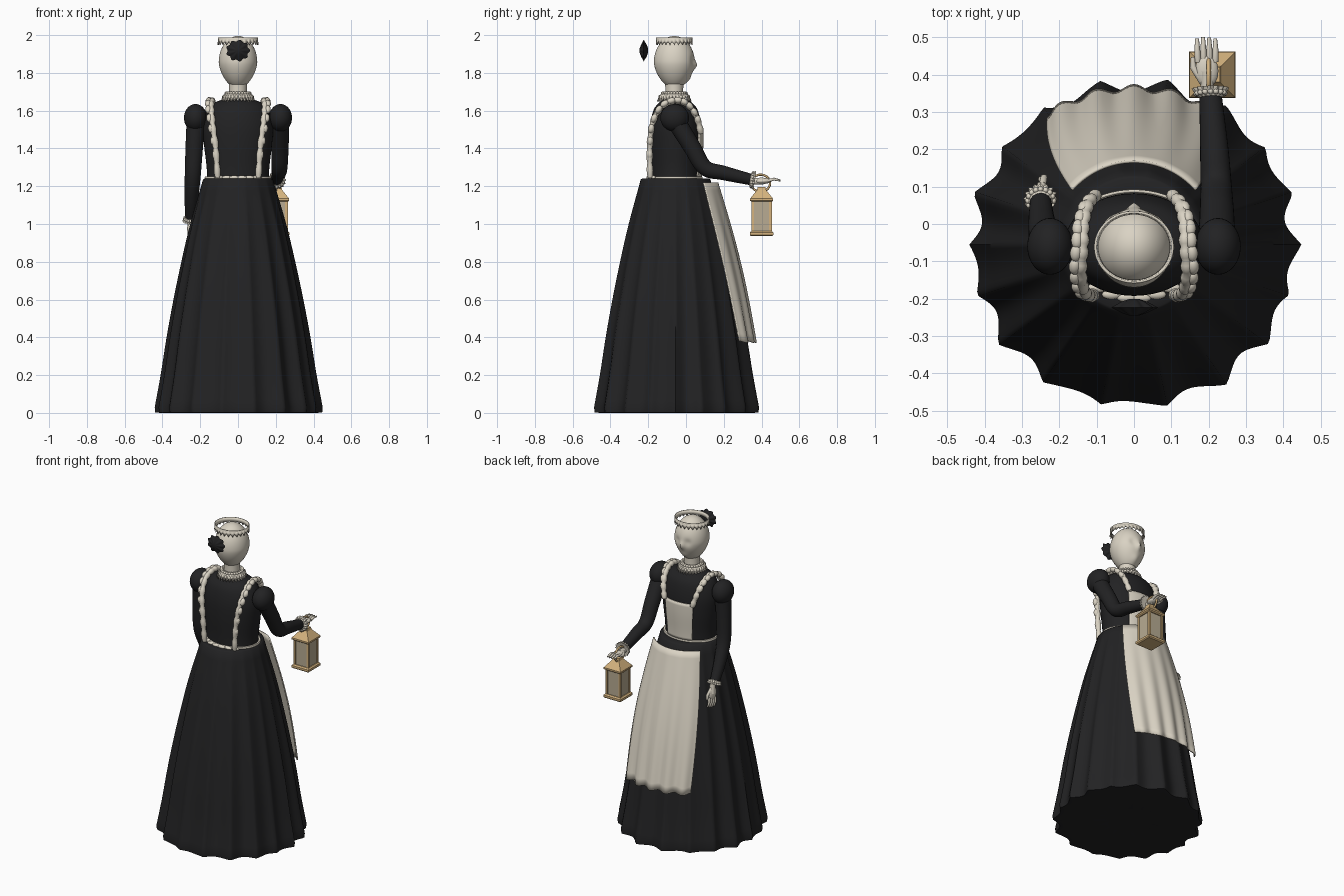
import bpy, bmesh, math
from mathutils import Vector, Matrix
from math import sin, cos, pi, tau, radians

if "Cube" in bpy.data.objects:
    bpy.data.objects.remove(bpy.data.objects["Cube"])

def material(name, rgb):
    m = bpy.data.materials.new(name)
    m.diffuse_color = (*rgb, 1)
    m.use_nodes = True
    m.node_tree.nodes["Principled BSDF"].inputs["Base Color"].default_value = m.diffuse_color
    return m

BLACK = material("black cloth", (0.016, 0.016, 0.017))
CREAM = material("cream linen", (0.70, 0.65, 0.55))
GOLD = material("pale brass", (0.66, 0.45, 0.21))
PANE = material("lantern pane", (0.48, 0.41, 0.29))
CY = -0.055  # body axis in y

def finish(name, bm, mat, angle=50, thick=0):
    bmesh.ops.recalc_face_normals(bm, faces=bm.faces)
    me = bpy.data.meshes.new(name)
    bm.to_mesh(me)
    bm.free()
    me.polygons.foreach_set("use_smooth", [True] * len(me.polygons))
    me.set_sharp_from_angle(angle=radians(angle))
    me.materials.append(mat)
    ob = bpy.data.objects.new(name, me)
    bpy.context.collection.objects.link(ob)
    if thick:
        s = ob.modifiers.new("thickness", 'SOLIDIFY')
        s.thickness, s.offset = thick, 0
    return ob

def add_loft(bm, rings, closed=True, caps=True):
    vs = [[bm.verts.new(p) for p in r] for r in rings]
    n = len(rings[0])
    for a, b in zip(vs, vs[1:]):
        for i in range(n if closed else n - 1):
            j = (i + 1) % n
            bm.faces.new((a[i], a[j], b[j], b[i]))
    if caps and closed:
        bm.faces.new(vs[0])
        bm.faces.new(vs[-1])

def loft(name, rings, mat, closed=True, caps=True, angle=50, thick=0):
    bm = bmesh.new()
    add_loft(bm, rings, closed, caps)
    return finish(name, bm, mat, angle, thick)

def ring(rx, ry, z, n=48, c=(0, CY)):
    return [(c[0] + rx * cos(tau * i / n), c[1] + ry * sin(tau * i / n), z) for i in range(n)]

def add_tube(bm, pts, radii, n=14):
    pts = [Vector(p) for p in pts]
    rings = []
    for i, p in enumerate(pts):
        t = (pts[min(i + 1, len(pts) - 1)] - pts[max(i - 1, 0)]).normalized()
        u = (Vector((1, 0, 0)) - t * t.x).normalized()
        w = t.cross(u)
        rings.append([p + (u * cos(tau * k / n) + w * sin(tau * k / n)) * radii[i] for k in range(n)])
    add_loft(bm, rings)

def add_ball(bm, c, s, axis=(0, 0, 1), seg=16):
    q = Vector(axis).to_track_quat('Z', 'Y').to_matrix().to_4x4()
    bmesh.ops.create_uvsphere(bm, u_segments=seg, v_segments=seg // 2 + 2, radius=1,
                              matrix=Matrix.Translation(c) @ q @ Matrix.Diagonal((*s, 1)))

def spline(pts, n):  # Catmull-Rom samples through the points
    P = [Vector(p) for p in pts]
    P = [2 * P[0] - P[1]] + P + [2 * P[-1] - P[-2]]
    out = []
    for k in range(n):
        f = k / (n - 1) * (len(P) - 3)
        i = min(int(f), len(P) - 4)
        t = f - i
        a, b, c, d = P[i:i + 4]
        out.append(0.5 * (2 * b + (c - a) * t + (2 * a - 5 * b + 4 * c - d) * t * t + (3 * b - a - 3 * c + d) * t ** 3))
    return out

# skirt with folds that deepen toward the hem
prof = spline([(.185, 0, 1.235), (.25, 0, 1.0), (.295, 0, .8), (.335, 0, .6), (.37, 0, .4), (.40, 0, .2), (.43, 0, .03)], 26)
def fold_ring(r, z, n=216):
    k = max(0, 1 - z / 1.24) ** 0.8
    out = []
    for i in range(n):
        a = tau * i / n
        rr = r + k * (.015 * (1 - 2 * abs(sin(9 * a + .6 * sin(2 * a)))) + .007 * cos(13 * a + 1))
        out.append((rr * cos(a), CY + rr * sin(a), z))
    return out
rings = [fold_ring(.15, 1.242), fold_ring(.178, 1.24)] + [fold_ring(p.x, p.z) for p in prof]
rings += [fold_ring(.427, 0.003), fold_ring(.40, 0), fold_ring(.15, .015)]
loft("skirt", rings, BLACK, angle=60)

# apron panel draped over the skirt front
rows = []
for v in range(21):
    t = v / 20
    half = radians(48.5 - 14 * t)
    z = 1.218 - .842 * t
    r0 = .222 + .195 * t + .018 * sin(pi * t)
    row = []
    for u in range(61):
        s = u / 30 - 1
        a = s * half
        r = r0 + .009 * t * cos(s * pi * 5)
        row.append((r * sin(a), CY + r * cos(a), z - .012 * t * cos(s * pi * 5) * .4))
    rows.append(row)
loft("apron_skirt", rows, CREAM, closed=False, thick=.008)

# bodice
BOD = [(.165, .128, 1.22), (.166, .130, 1.3), (.18, .137, 1.42), (.186, .135, 1.52),
       (.165, .118, 1.6), (.13, .09, 1.64), (.06, .055, 1.665)]
bod = spline(BOD, 30)
loft("bodice", [ring(p.x, p.y, p.z) for p in bod], BLACK)

# bib on the chest
rows = []
for p in bod:
    if 1.24 < p.z < 1.505:
        rows.append([((p.x + .006) * sin(a), CY + (p.y + .006) * cos(a), p.z)
                     for a in [radians(31) * (i / 12 - 1) for i in range(25)]])
loft("apron_bib", rows, CREAM, closed=False, thick=.008)

# waistband with a thicker gathered back
bm = bmesh.new()
N = 72
add_loft(bm, [ring(.168 + d, .134 + d, z, N) for d, z in
              ((-.01, 1.236), (.006, 1.236), (.009, 1.244), (.006, 1.252), (-.01, 1.252))])
for i in range(6):
    x = -.1 + .04 * i
    add_ball(bm, (x, CY - .138 * math.sqrt(1 - (x / .17) ** 2) - .005, 1.245), (.013, .012, .026), (1, 0, 0))
finish("waistband", bm, CREAM)

# ruffled shoulder straps
for side, s in (("left", -1), ("right", 1)):
    path = spline([(s * .108, -.19, 1.245), (s * .118, -.192, 1.4), (s * .135, -.178, 1.53), (s * .143, -.13, 1.62),
                   (s * .138, -.06, 1.652), (s * .135, .005, 1.635), (s * .122, .055, 1.57), (s * .10, .08, 1.48)], 57)
    bm = bmesh.new()
    add_tube(bm, path, [.013 + .005 * abs(sin(pi * i / 4)) for i in range(57)])
    for i in range(2, 56, 4):
        t = path[i + 1] - path[i - 1]
        up = i / 56
        c = path[i] + Vector((s * .016 * sin(pi * up), 0, .004))
        add_ball(bm, c, (.016, .016, .024), t)
    finish(side + "_strap_ruffle", bm, CREAM)

# neck and head with a soft face
loft("neck", [ring(.05, .05, 1.64, 32, (0, -.062)), ring(.046, .046, 1.69, 32, (0, -.062)),
              ring(.05, .05, 1.77, 32, (0, -.062))], CREAM)
bm = bmesh.new()
bmesh.ops.create_uvsphere(bm, u_segments=64, v_segments=48, radius=1)
for v in bm.verts:
    x, y, z = v.co
    w = 1 - .20 * max(0, -z) ** 1.3
    front = max(0, y)
    nose = math.exp(-(x / .13) ** 2 - ((z + .12) / .17) ** 2) * front
    eyes = math.exp(-((abs(x) - .36) / .2) ** 2 - ((z - .05) / .17) ** 2) * front
    chin = math.exp(-(x / .3) ** 2 - ((z + .7) / .2) ** 2) * front
    v.co = (x * .102 * w, -.062 + y * .108 * w + .014 * nose - .010 * eyes + .012 * chin, 1.856 + .139 * z)
finish("head", bm, CREAM)

# pleated collar
def zig(i, k):  # triangle wave 0..1, period k
    return abs((i % k) / (k / 2) - 1)
def frill_ring(r, z, amp, dz, n=168, k=6, ky=1.0, c=(0, -.062)):
    return [(c[0] + (r + amp * zig(i, k)) * cos(tau * i / n), c[1] + ky * (r + amp * zig(i, k)) * sin(tau * i / n),
             z - dz * zig(i, k)) for i in range(n)]
loft("collar_ruff", [frill_ring(.048, 1.695, .004, 0), frill_ring(.068, 1.685, .008, .004),
                     frill_ring(.078, 1.664, .011, .016)], CREAM, caps=False, thick=.006)
bm = bmesh.new()
for i in range(26):
    a = tau * i / 26
    add_ball(bm, (.062 * cos(a), -.062 + .062 * sin(a), 1.692), (.010, .010, .009), seg=10)
    add_ball(bm, (.076 * cos(a), -.062 + .076 * sin(a), 1.672), (.009, .009, .011), seg=10)
finish("collar_beads", bm, CREAM)

# frilled headband
loft("cap_band", [ring(.098, .09, 1.962, 64, (0, -.062)), ring(.104, .094, 1.988, 64, (0, -.062))],
     CREAM, caps=False, thick=.006)
loft("cap_frill", [frill_ring(.103, 1.984, 0, 0, 156, ky=.9), frill_ring(.104, 1.966, .003, .019, 156, ky=.9)],
     CREAM, caps=False, thick=.004)

# scalloped hair rosette floating behind the head
def rosette(r, y, n=72):
    return [(1.08 * (r * (1 + .09 * cos(9 * tau * i / n))) * cos(tau * i / n), y,
             1.918 + r * (1 + .09 * cos(9 * tau * i / n)) * .97 * sin(tau * i / n)) for i in range(n)]
loft("hair_rosette", [rosette(.012, -.245), rosette(.03, -.238), rosette(.055, -.224), rosette(.03, -.208),
                      rosette(.012, -.201)], BLACK)

# arms: puff, sleeve, cuff, hand
def cuff(name, c, d, r):
    rot = Vector(d).to_track_quat('Z', 'Y').to_matrix()
    c = Vector(c)
    bm = bmesh.new()
    add_loft(bm, [[c + rot @ Vector(p) for p in frill_ring(rr, z, amp, 0, 96, 6, 1, (0, 0))]
                  for rr, z, amp in ((r * .8, -.012, 0), (r, 0, .004), (r * 1.12, .014, .008), (r * .6, .01, 0))])
    for i in range(16):
        a = tau * i / 16
        add_ball(bm, c + rot @ Vector((r * cos(a), r * sin(a), 0)), (.008, .008, .008), seg=8)
    finish(name, bm, CREAM)

def hand(name, c, d, palm_axis, thumb):
    c, d, w = Vector(c), Vector(d).normalized(), Vector(palm_axis).normalized()
    nrm = d.cross(w)
    rot = Matrix((w, nrm, d)).transposed().to_4x4()
    bm = bmesh.new()
    add_tube(bm, [c - d * .07, c - d * .03, c], [.017, .018, .02])
    bmesh.ops.create_uvsphere(bm, u_segments=20, v_segments=14, radius=1,
                              matrix=Matrix.Translation(c) @ rot @ Matrix.Diagonal((.031, .016, .045, 1)))
    for i in range(4):
        o = (i - 1.5) * .0155
        ln = .062 - .004 * abs(i - 1.3)
        add_tube(bm, [c + w * o + d * .025, c + w * o * 1.05 + d * (.03 + ln * .45) - nrm * .006,
                      c + w * o * 1.05 + d * (.03 + ln) + nrm * .003], [.009, .008, .005], 10)
    t = w * thumb
    add_tube(bm, [c + t * .02 - d * .015, c + t * .037 + d * .012, c + t * .036 + d * .038], [.010, .009, .006], 10)
    finish(name, bm, CREAM)

ARMS = {
    "left": ([(-.222, -.06, 1.55), (-.232, -.058, 1.4), (-.24, -.045, 1.25), (-.247, .005, 1.13), (-.25, .058, 1.035)],
             [.05, .046, .042, .036, .029]),
    "right": ([(.222, -.05, 1.54), (.222, .03, 1.41), (.22, .10, 1.298), (.215, .20, 1.27), (.205, .345, 1.235)],
              [.05, .046, .042, .038, .03]),
}
for side, (pts, rad) in ARMS.items():
    s = -1 if side == "left" else 1
    bm = bmesh.new()
    add_ball(bm, (s * .225, -.06, 1.562), (.061, .076, .073), seg=32)
    finish(side + "_puff_sleeve", bm, BLACK)
    bm = bmesh.new()
    r = spline([(x, 0, 0) for x in rad], 24)
    add_tube(bm, spline(pts, 24), [v.x for v in r], 24)
    finish(side + "_sleeve", bm, BLACK)
cuff("left_cuff", (-.25, .062, 1.028), (0, .4, -.9), .034)
cuff("right_cuff", (.205, .35, 1.234), (-.03, 1, -.15), .038)
hand("left_hand", (-.25, .088, .965), (0, .12, -1), (.25, 1, .12), 1)
hand("right_hand", (.195, .41, 1.228), (-.02, 1, .06), (1, .02, 0), -1)

# lantern
LX, LY = .21, .40
def square(h, z):
    return [(LX + a * h, LY + b * h, z) for a, b in ((-1, -1), (1, -1), (1, 1), (-1, 1))]
loft("lantern_base", [square(.056, .936), square(.062, .942), square(.062, .955), square(.054, .962)], GOLD, angle=20)
loft("lantern_roof", [square(.054, 1.118), square(.061, 1.124), square(.061, 1.134), square(.024, 1.18),
                      square(.02, 1.196)], GOLD, angle=20)
loft("lantern_panes", [square(.048, .955), square(.048, 1.125)], PANE, angle=20)
bm = bmesh.new()
for a in (-1, 1):
    for b in (-1, 1):
        bmesh.ops.create_cube(bm, size=1, matrix=Matrix.Translation((LX + a * .047, LY + b * .047, 1.04))
                              @ Matrix.Diagonal((.014, .014, .17, 1)))
finish("lantern_posts", bm, GOLD, 20)
bm = bmesh.new()
M = 40  # carrying ring in the y-z plane
vs = [[bm.verts.new((LX - .01 + .006 * sin(tau * k / 8), LY - .005 + (.05 + .006 * cos(tau * k / 8)) * cos(tau * i / M),
                     1.216 + (.045 + .006 * cos(tau * k / 8)) * sin(tau * i / M))) for k in range(8)] for i in range(M)]
for i in range(M):
    for k in range(8):
        bm.faces.new((vs[i][k], vs[(i + 1) % M][k], vs[(i + 1) % M][(k + 1) % 8], vs[i][(k + 1) % 8]))
finish("lantern_ring", bm, GOLD)
